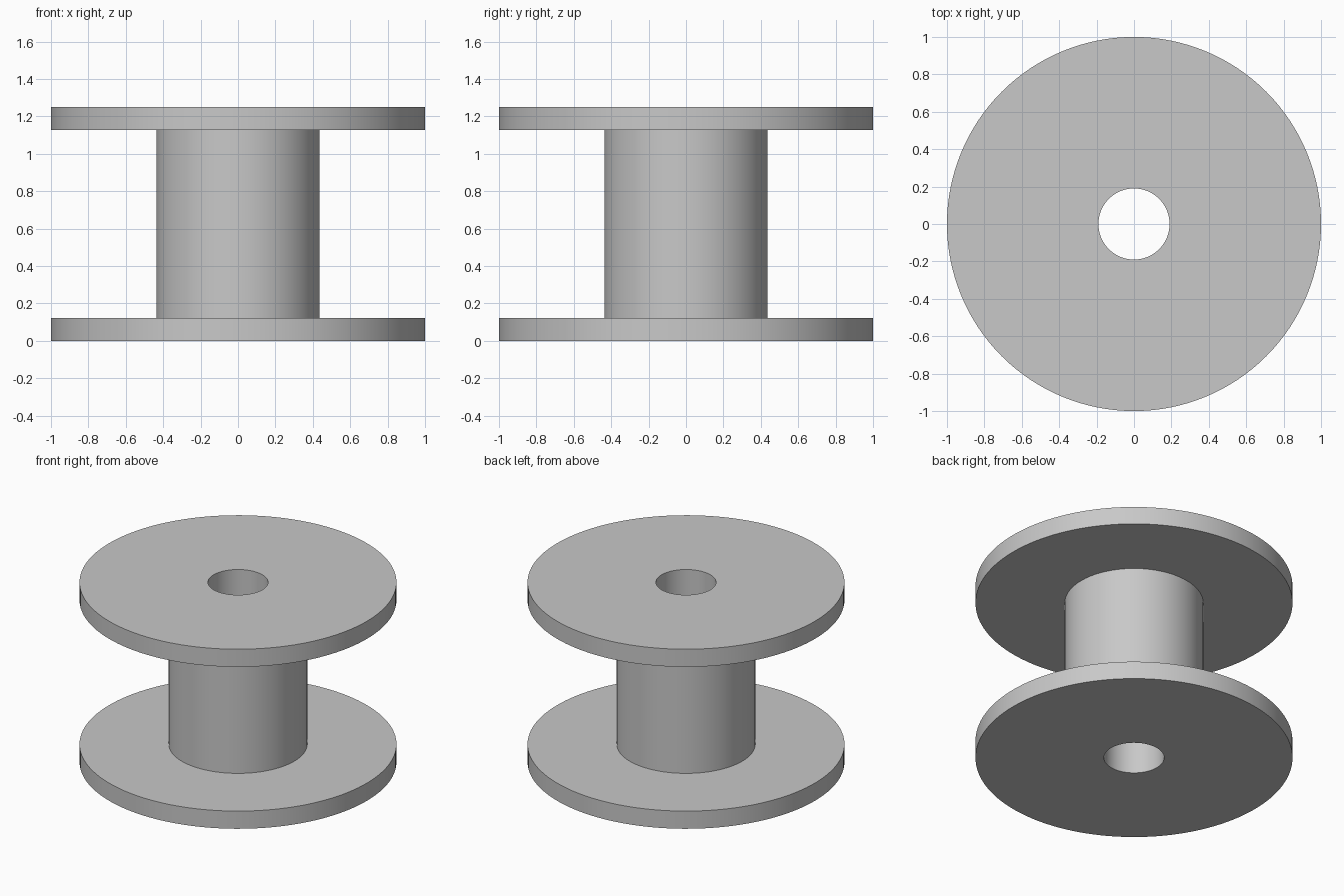
import bpy
import bmesh
from math import cos, sin, tau, radians

SEGMENTS = 128
OUTER, HUB, BORE = 1.0, 0.437, 0.19
HEIGHT, RIM = 1.25, 0.123

cube = bpy.data.objects.get("Cube")
if cube:
    bpy.data.objects.remove(cube, do_unlink=True)

# Plain grey finish
grey = bpy.data.materials.new("light grey")
grey.use_nodes = True
colour = (0.58, 0.58, 0.58, 1)
grey.diffuse_color = colour
grey.node_tree.nodes["Principled BSDF"].inputs["Base Color"].default_value = colour


def lathe(name, profile, material):
    """Revolve a closed (radius, z) profile around the z axis."""
    bm = bmesh.new()
    rings = [[bm.verts.new((r * cos(tau * i / SEGMENTS), r * sin(tau * i / SEGMENTS), z))
              for i in range(SEGMENTS)] for r, z in profile]
    for k, ring in enumerate(rings):
        above = rings[(k + 1) % len(rings)]
        for i in range(SEGMENTS):
            j = (i + 1) % SEGMENTS
            bm.faces.new((ring[i], ring[j], above[j], above[i]))
    bmesh.ops.recalc_face_normals(bm, faces=bm.faces)
    mesh = bpy.data.meshes.new(name)
    bm.to_mesh(mesh)
    bm.free()
    mesh.materials.append(material)
    obj = bpy.data.objects.new(name, mesh)
    bpy.context.collection.objects.link(obj)
    bpy.ops.object.select_all(action="DESELECT")
    obj.select_set(True)
    bpy.context.view_layer.objects.active = obj
    bpy.ops.object.shade_smooth_by_angle(angle=radians(30))
    return obj


# Spool in one piece: lower flange, hub, upper flange and the through bore
lower = [(BORE, 0), (OUTER, 0), (OUTER, RIM), (HUB, RIM)]
upper = [(r, HEIGHT - z) for r, z in reversed(lower)]
lathe("spool", lower + upper, grey)
